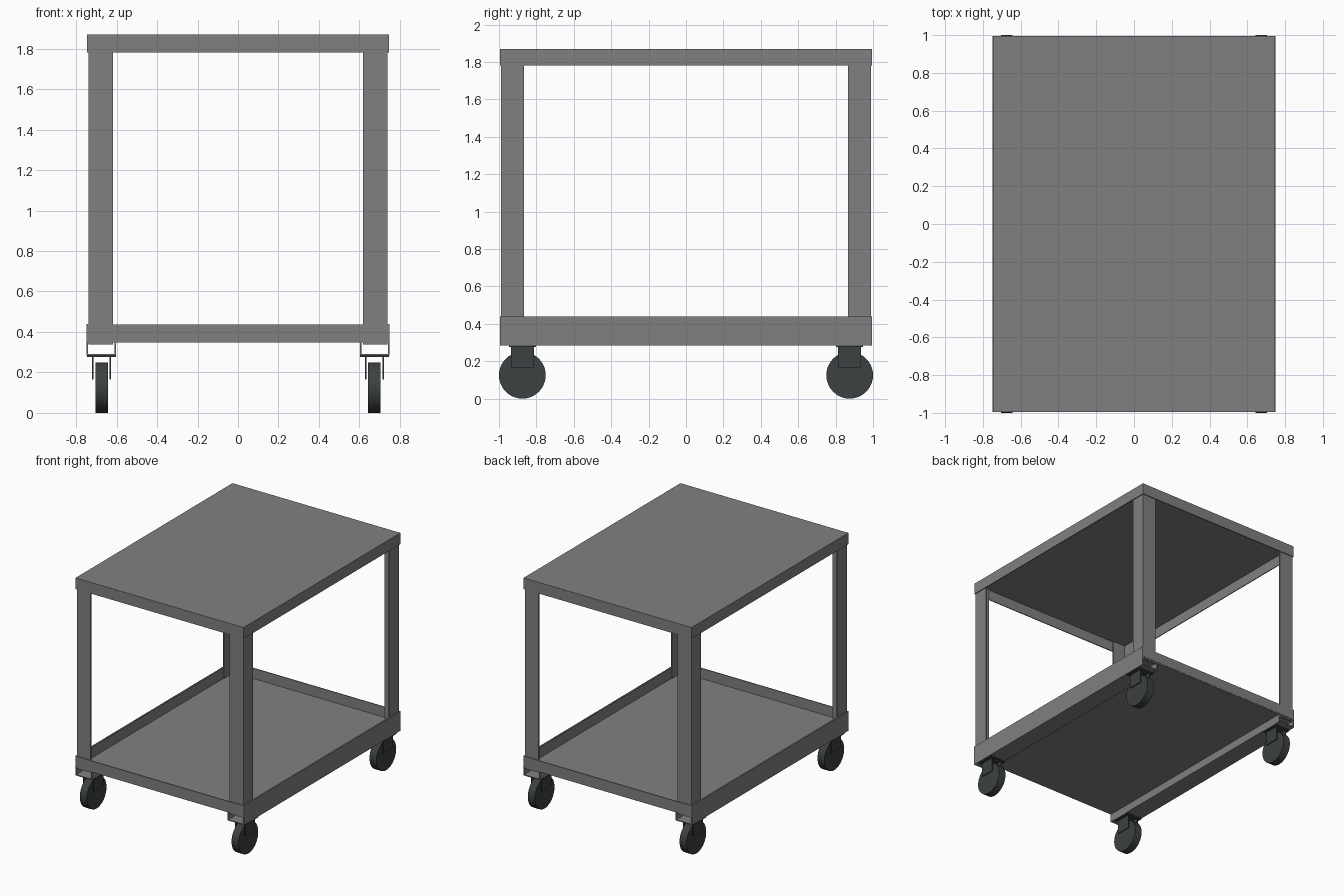
import bpy, bmesh, math
from mathutils import Matrix

if "Cube" in bpy.data.objects:
    bpy.data.objects.remove(bpy.data.objects["Cube"])


def material(name, rgb):
    m = bpy.data.materials.new(name)
    m.diffuse_color = (*rgb, 1)
    m.use_nodes = True
    m.node_tree.nodes["Principled BSDF"].inputs["Base Color"].default_value = m.diffuse_color
    return m


STEEL = material("grey steel", (0.216, 0.216, 0.218))
DARK = material("dark caster", (0.045, 0.053, 0.052))
T = 0.007  # sheet thickness


def finish(bm, name, mat):
    bmesh.ops.recalc_face_normals(bm, faces=bm.faces)
    me = bpy.data.meshes.new(name)
    bm.to_mesh(me)
    bm.free()
    me.materials.append(mat)
    ob = bpy.data.objects.new(name, me)
    bpy.context.collection.objects.link(ob)
    return ob


def box(name, x, y, z, mat):
    bm = bmesh.new()
    size = Matrix.Diagonal((x[1] - x[0], y[1] - y[0], z[1] - z[0], 1))
    mid = Matrix.Translation((sum(x) / 2, sum(y) / 2, sum(z) / 2))
    bmesh.ops.create_cube(bm, size=1, matrix=mid @ size)
    return finish(bm, name, mat)


def extrude(name, points, vec, mat):
    bm = bmesh.new()
    face = bm.faces.new([bm.verts.new(p) for p in points])
    res = bmesh.ops.extrude_face_region(bm, geom=[face], use_keep_orig=True)
    verts = [v for v in res["geom"] if isinstance(v, bmesh.types.BMVert)]
    bmesh.ops.translate(bm, verts=verts, vec=vec)
    return finish(bm, name, mat)


def rim(name, hx, hy, z0, z1):
    # four thin walls around a rectangle
    for s, side in ((-1, "left"), (1, "right")):
        box(f"{name}_{side}", sorted((s * hx, s * (hx - T))), (-hy, hy), (z0, z1), STEEL)
    for s, side in ((-1, "front"), (1, "back")):
        box(f"{name}_{side}", (-hx + T, hx - T), sorted((s * hy, s * (hy - T))), (z0, z1), STEEL)


# top panel, a shallow pan facing down
box("top_panel", (-0.746, 0.746), (-0.995, 0.995), (1.863, 1.87), STEEL)
rim("top_rim", 0.746, 0.995, 1.78, 1.863)

# lower shelf, a shallow tray facing up
box("shelf_panel", (-0.742, 0.742), (-0.993, 0.993), (0.348, 0.355), STEEL)
rim("shelf_rim", 0.742, 0.995, 0.355, 0.438)

for sx, sxn in ((-1, "left"), (1, "right")):
    # J-shaped side channel carrying the casters
    a, b, z0 = 0.749, 0.603, 0.284
    prof = [(a, 0.44), (a, z0), (b, z0), (b, 0.348), (b + T, 0.348),
            (b + T, z0 + T), (a - T, z0 + T), (a - T, 0.44)]
    extrude(f"side_channel_{sxn}", [(sx * x, -0.995, z) for x, z in prof], (0, 1.99, 0), STEEL)

    for sy, syn in ((-1, "front"), (1, "back")):
        tag = f"{syn}_{sxn}"
        # angle-iron leg
        ox, oy, w, t = 0.739, 0.988, 0.122, 0.01
        prof = [(ox, oy), (ox - w, oy), (ox - w, oy - t), (ox - t, oy - t),
                (ox - t, oy - w), (ox, oy - w)]
        extrude(f"leg_{tag}", [(sx * x, sy * y, 0.338) for x, y in prof], (0, 0, 1.525), STEEL)

        # caster: plate, fork cheeks and wheel
        cx, cy = sx * 0.674, sy * 0.875
        box(f"caster_plate_{tag}", (cx - 0.072, cx + 0.072), (cy - 0.072, cy + 0.072),
            (0.275, 0.284), DARK)
        for s, n in ((-1, "a"), (1, "b")):
            box(f"caster_fork_{tag}_{n}", sorted((cx + s * 0.047, cx + s * 0.040)),
                (cy - 0.061, cy + 0.061), (0.165, 0.276), DARK)
        bm = bmesh.new()
        place = Matrix.Translation((cx, cy, 0.125)) @ Matrix.Rotation(math.pi / 2, 4, 'Y')
        bmesh.ops.create_cone(bm, cap_ends=True, segments=40, radius1=0.125, radius2=0.125,
                              depth=0.062, matrix=place)
        wheel = finish(bm, f"wheel_{tag}", DARK)
        bpy.ops.object.select_all(action='DESELECT')
        wheel.select_set(True)
        bpy.context.view_layer.objects.active = wheel
        bpy.ops.object.shade_smooth_by_angle(angle=math.radians(35))
